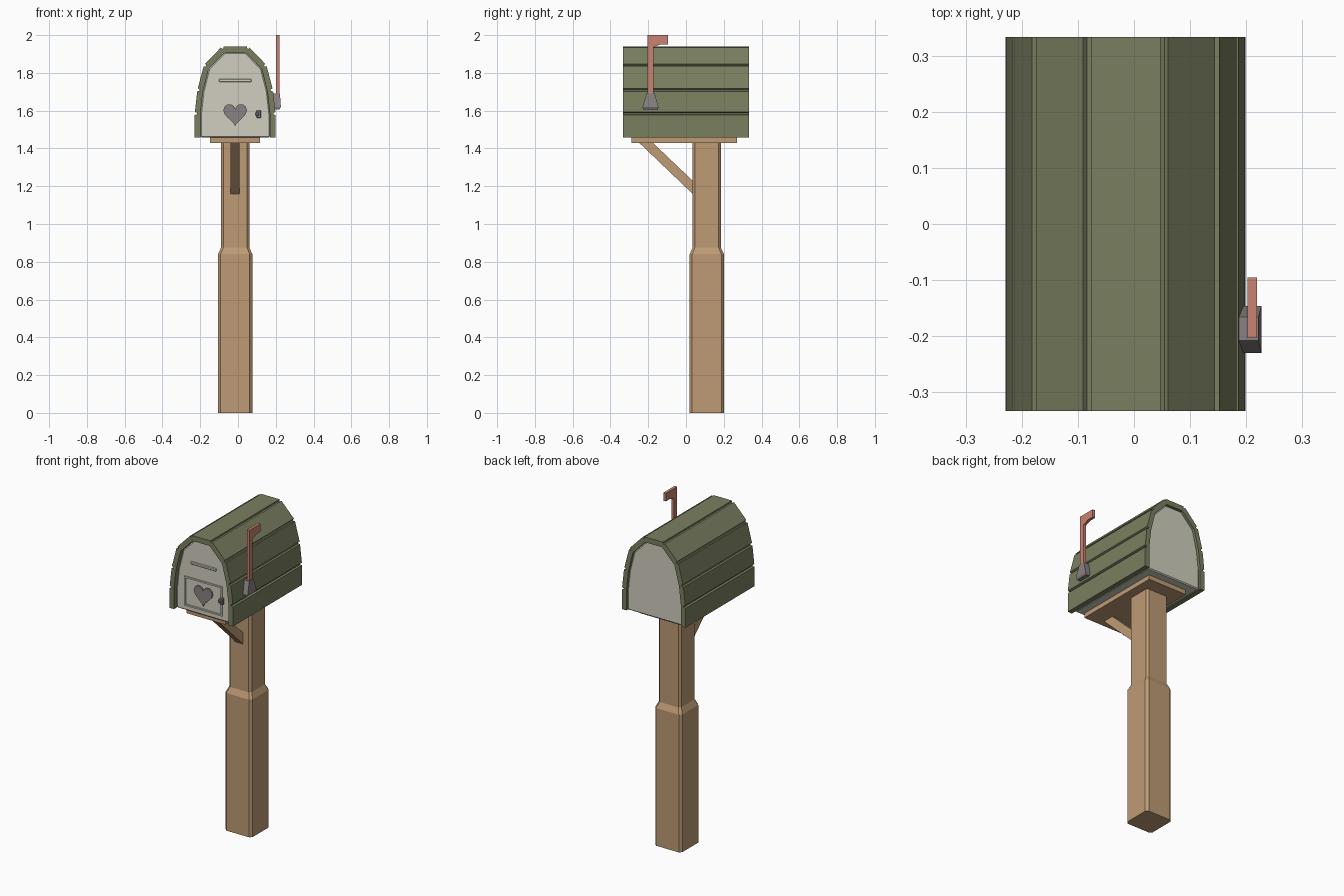
import bpy, bmesh, math
from mathutils import Vector

if "Cube" in bpy.data.objects:
    bpy.data.objects.remove(bpy.data.objects["Cube"])

CX = -0.015  # centre line of box and post


def mat(name, rgb):
    m = bpy.data.materials.new(name)
    m.diffuse_color = (*[(c / 255) ** 2.2 for c in rgb], 1)
    m.use_nodes = True
    m.node_tree.nodes["Principled BSDF"].inputs["Base Color"].default_value = m.diffuse_color
    return m


OLIVE = mat("olive paint", (121, 126, 96))
CREAM = mat("cream paint", (208, 206, 190))
WOOD = mat("wood", (188, 154, 116))
RED = mat("faded red", (200, 130, 112))
METAL = mat("grey metal", (138, 129, 129))


def loft(name, rings, material, bevel=0):
    """Skin a list of equal-length point rings and cap both ends."""
    bm = bmesh.new()
    vs = [[bm.verts.new(p) for p in r] for r in rings]
    n = len(vs[0])
    for a, b in zip(vs, vs[1:]):
        for i in range(n):
            j = (i + 1) % n
            bm.faces.new((a[i], a[j], b[j], b[i]))
    bm.faces.new(vs[0][::-1])
    bm.faces.new(vs[-1])
    bmesh.ops.recalc_face_normals(bm, faces=bm.faces)
    me = bpy.data.meshes.new(name)
    bm.to_mesh(me)
    bm.free()
    me.materials.append(material)
    ob = bpy.data.objects.new(name, me)
    bpy.context.collection.objects.link(ob)
    if bevel:
        mod = ob.modifiers.new("bevel", "BEVEL")
        mod.width, mod.segments = bevel, 1
    return ob


def along_y(name, prof, y0, y1, material, bevel=0):
    return loft(name, [[(x, y, z) for x, z in prof] for y in (y0, y1)], material, bevel)


def along_x(name, prof, x0, x1, material, bevel=0):
    return loft(name, [[(x, y, z) for y, z in prof] for x in (x0, x1)], material, bevel)


def rect(a0, a1, b0, b1):
    return [(a0, b0), (a1, b0), (a1, b1), (a0, b1)]


def mirrored(half):
    """Right half of an arch, bottom to top -> full arch, right to left."""
    return [Vector((CX + x, z)) for x, z in half] + [Vector((CX - x, z)) for x, z in half[::-1]]


# post: chamfered square that steps in
def octagon(h, c, z):
    pts = [(h, -h + c), (h, h - c), (h - c, h), (-h + c, h),
           (-h, h - c), (-h, -h + c), (-h + c, -h), (h - c, -h)]
    return [(CX + x, 0.11 + y, z) for x, y in pts]


loft("post", [octagon(0.091, 0.014, 0), octagon(0.091, 0.014, 0.84),
              octagon(0.075, 0.012, 0.875), octagon(0.075, 0.012, 1.435)], WOOD)

# shelf and diagonal brace
along_y("shelf", rect(CX - 0.132, CX + 0.132, 1.43, 1.46), -0.288, 0.27, WOOD)
along_x("brace", [(-0.25, 1.432), (-0.178, 1.432), (0.04, 1.225), (0.04, 1.155)],
        CX - 0.024, CX + 0.024, WOOD)

# arched shell with grooves between the planks
outer = mirrored([(0.214, 1.458), (0.214, 1.585), (0.2, 1.71), (0.165, 1.842), (0.07, 1.94)])
inner = mirrored([(0.184, 1.458), (0.184, 1.583), (0.171, 1.7), (0.14, 1.822), (0.056, 1.908)])
section = [outer[0]]
for p, q, r in zip(outer, outer[1:], outer[2:]):
    d1, d2 = (q - p).normalized(), (r - q).normalized()
    t = (d1 + d2).normalized()
    deep = q + Vector((-t.y, t.x)) * 0.012
    section += [q - d1 * 0.008, deep - t * 0.004, deep + t * 0.004, q + d2 * 0.008]
section.append(outer[-1])
along_y("plank_shell", section + inner[::-1], -0.333, 0.333, OLIVE)

# inner box with front and back panels
FRONT = -0.308
along_y("inner_box", inner, FRONT, 0.322, CREAM, 0.006)

# mail slot and door frame
along_y("mail_slot", rect(CX - 0.086, CX + 0.086, 1.752, 1.768), FRONT - 0.008, FRONT + 0.01, CREAM, 0.003)
L, R, B, T, W = CX - 0.129, CX + 0.127, 1.489, 1.668, 0.009
for name, r in (("left", (L, L + W, B, T)), ("right", (R - W, R, B, T)),
                ("bottom", (L + W, R - W, B, B + W)), ("top", (L + W, R - W, T - W, T))):
    along_y("door_frame_" + name, rect(*r), FRONT - 0.007, FRONT + 0.01, CREAM)

# latch
along_y("latch_plate", rect(0.098, 0.122, 1.562, 1.602), FRONT - 0.014, FRONT + 0.01, METAL, 0.003)
along_y("latch_knob", rect(0.092, 0.112, 1.574, 1.59), FRONT - 0.02, FRONT, METAL, 0.003)

# heart plate
heart = []
for i in range(24):
    a = 2 * math.pi * i / 24
    x = 16 * math.sin(a) ** 3
    z = 13 * math.cos(a) - 5 * math.cos(2 * a) - 2 * math.cos(3 * a) - math.cos(4 * a)
    heart.append((CX + x * 0.0039, 1.586 + z * 0.0041))
along_y("heart", heart, FRONT - 0.009, FRONT + 0.01, METAL)

# flag bracket, tapering upward, and flag
def bracket_ring(x1, y0, y1, z):
    return [(0.17, y0, z), (x1, y0, z), (x1, y1, z), (0.17, y1, z)]


loft("flag_bracket", [bracket_ring(0.22, -0.228, -0.148, 1.607), bracket_ring(0.227, -0.23, -0.146, 1.62),
                      bracket_ring(0.222, -0.208, -0.166, 1.692)], METAL)
along_x("flag", [(-0.203, 1.66), (-0.172, 1.66), (-0.172, 1.937), (-0.132, 1.951), (-0.095, 1.951),
                 (-0.095, 2.0), (-0.203, 2.0)], 0.202, 0.219, RED)
